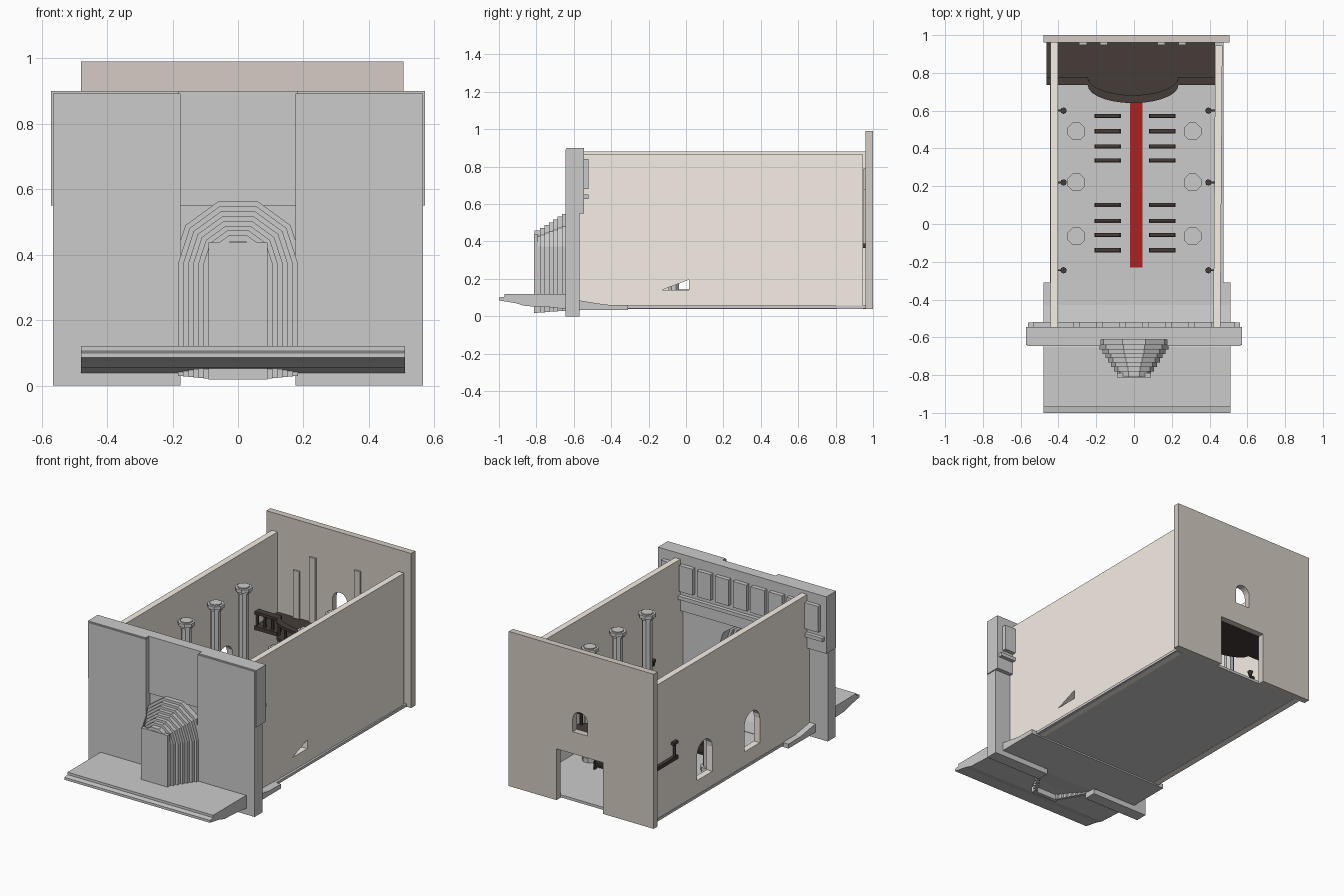
import bpy, bmesh
from math import sin, cos, pi, radians

if "Cube" in bpy.data.objects:
    bpy.data.objects.remove(bpy.data.objects["Cube"])


def material(name, rgb):
    m = bpy.data.materials.new(name)
    m.diffuse_color = (*rgb, 1)
    m.use_nodes = True
    m.node_tree.nodes["Principled BSDF"].inputs["Base Color"].default_value = m.diffuse_color
    return m


CREAM = material("cream_plaster", (0.93, 0.86, 0.78))
TAUPE = material("taupe_plaster", (0.66, 0.60, 0.55))
STONE = material("dark_stone", (0.52, 0.52, 0.52))
WOOD = material("dark_wood", (0.06, 0.045, 0.04))
RED = material("red_cloth", (0.42, 0.015, 0.015))


def extrude(name, pts, axis, a, b, mat=None):
    """Prism: 2D profile in the plane across `axis`, swept from a to b."""
    place = {"x": lambda p, t: (t, p[0], p[1]),
             "y": lambda p, t: (p[0], t, p[1]),
             "z": lambda p, t: (p[0], p[1], t)}[axis]
    bm = bmesh.new()
    lo = [bm.verts.new(place(p, a)) for p in pts]
    hi = [bm.verts.new(place(p, b)) for p in pts]
    bm.faces.new(lo)
    bm.faces.new(hi)
    for i in range(len(pts)):
        j = (i + 1) % len(pts)
        bm.faces.new((lo[i], lo[j], hi[j], hi[i]))
    bmesh.ops.recalc_face_normals(bm, faces=bm.faces)
    me = bpy.data.meshes.new(name)
    bm.to_mesh(me)
    bm.free()
    ob = bpy.data.objects.new(name, me)
    bpy.context.collection.objects.link(ob)
    if mat:
        me.materials.append(mat)
    return ob


def box(name, x0, x1, y0, y1, z0, z1, mat=None):
    return extrude(name, [(x0, y0), (x1, y0), (x1, y1), (x0, y1)], "z", z0, z1, mat)


def ngon(cx, cy, r, n):
    return [(cx + r * cos(2 * pi * (i + .5) / n), cy + r * sin(2 * pi * (i + .5) / n)) for i in range(n)]


def arch(cx, r, base, spring, n):
    """Arch outline from right foot, over the top, to left foot."""
    arc = [(cx + r * cos(pi * i / n), spring + r * sin(pi * i / n)) for i in range(n + 1)]
    return [(cx + r, base)] + arc + [(cx - r, base)]


def cut(ob, cutter):
    mod = ob.modifiers.new("opening", "BOOLEAN")
    mod.operation, mod.solver, mod.object = "DIFFERENCE", "EXACT", cutter
    bpy.context.view_layer.objects.active = ob
    bpy.ops.object.modifier_apply(modifier=mod.name)
    bpy.data.objects.remove(cutter, do_unlink=True)


# Floor, carpet and the stepped entrance slab
box("floor", -.445, .475, -.32, .96, .042, .058)
box("carpet", -.02, .045, -.23, .68, .058, .064, RED)
extrude("entrance_slab", [(-1, .085), (-1, .1), (-.97, .105), (-.97, .12), (-.65, .12), (-.57, .085),
                          (-.43, .062), (-.31, .06), (-.31, .033), (-.6, .033), (-.72, .048),
                          (-.86, .055), (-.91, .07), (-.97, .08)], "x", -.48, .51, STONE)

# Side walls with their openings
left = box("left_wall", -.442, -.403, -.57, .96, .04, .88, CREAM)
for y in (.45, -.01):
    cut(left, extrude("window_cutter", arch(y, .075, .145, .295, 8), "x", -.6, -.3))
right = extrude("right_wall", [(.42, -.57), (.457, -.57), (.468, .945), (.43, .945)], "z", .04, .866, CREAM)
cut(right, extrude("vent_cutter", [(-.13, .14), (.015, .14), (.015, .195)], "x", .3, .6))

# Back wall with doorway, round-headed window and pilasters
back = box("back_wall", -.48, .505, .96, 1, .04, .99, TAUPE)
cut(back, box("door_cutter", -.135, .18, .9, 1.1, 0, .355))
cut(back, extrude("window_cutter", arch(.02, .05, .49, .57, 8), "y", .9, 1.1))
for x, top in ((-.27, .68), (-.16, .79), (.145, .79), (.255, .68)):
    box("back_pilaster", x - .02, x + .02, .948, .962, .385, top, TAUPE)

# Facade: two tall piers and the upper band
for s in (-1, 1):
    x0, x1 = sorted((s * .175, s * .565))
    box("facade_pier", x0, x1, -.645, -.57, 0, .893)
    x0, x1 = sorted((s * .18, s * .572))
    box("facade_upper_side", x0, x1, -.64, -.545, .55, .9)
box("facade_upper_band", -.18, .18, -.612, -.545, .55, .9)
box("inner_cornice", -.56, .56, -.548, -.522, .628, .65)
for i in range(9):
    x = (i - 4) * .122
    box("inner_panel", x - .046, x + .046, -.548, -.52, .68, .84)

# Stepped portal: nested five-sided arches advancing towards the front
RINGS = 8
fronts = [-.81, -.78, -.757, -.733, -.71, -.687, -.664, -.64, -.57]
for i in range(RINGS):
    r = .09 + i * .0155
    base = .02 + i * .0015
    outer = arch(0, r, base, .373, 5)
    inner = arch(0, r - .019, base, .373, 5)
    extrude(f"portal_arch_{i + 1}", outer + inner[::-1], "y", fronts[i], fronts[i + 1] + .002)
box("portal_door", -.09, .09, -.812, -.79, .018, .437)
hole = arch(0, .19, .03, .373, 5)
extrude("portal_spandrel", [(.2, .03), (.2, .555), (-.2, .555), (-.2, .03)] + hole[::-1], "y", -.605, -.571)

# Columns, octagonal with stepped caps and bases
for x in (-.305, .31):
    for y in (.49, .22, -.065):
        for part, r, z0, z1 in (("base", .045, .058, .085), ("shaft", .03, .085, .72),
                                ("neck", .038, .715, .73), ("capital", .05, .73, .75),
                                ("abacus", .036, .75, .757)):
            extrude(f"column_{part}", ngon(x, y, r, 8), "z", z0, z1)

# Pews in two blocks either side of the aisle
for y in (.57, .49, .41, .335, .1, .015, -.06, -.14):
    for x in (-.14, .15):
        box("pew_back", x - .07, x + .07, y - .01, y - .003, .07, .13, WOOD)
        box("pew_seat", x - .07, x + .07, y - .01, y + .012, .085, .092, WOOD)
        for e in (-.07, .064):
            box("pew_end", x + e, x + e + .006, y - .01, y + .012, .058, .11, WOOD)

# Gallery with a bowed front, balusters and rail
bow = [(.24 * cos(a) - .005, .735 - .095 * sin(a)) for a in (pi - pi * i / 14 for i in range(15))]
front = [(-.462, .735)] + bow + [(.43, .735)]
extrude("gallery_floor", front + [(.43, .96), (-.462, .96)], "z", .365, .388, WOOD)
extrude("gallery_rail", front + [(x, y + .042) for x, y in front[::-1]], "z", .46, .477, WOOD)
posts = [(-.452 + .053 * i, .756) for i in range(4)] + [(x, y + .021) for x, y in bow[::2]]
posts += [(.28 + .048 * i, .756) for i in range(4)]
for x, y in posts:
    extrude("gallery_baluster", ngon(x, y, .009, 6), "z", .386, .462, WOOD)

# Wall lamps: bracket and cone-shaped bowl
for s, wall in ((1, -.403), (-1, .424)):
    for y in (.6, .22, -.245):
        cx = wall + s * .03
        x0, x1 = sorted((wall - s * .005, cx))
        box("lamp_bracket", x0, x1, y - .005, y + .005, .33, .342, WOOD)
        bpy.ops.mesh.primitive_cone_add(vertices=8, radius1=.006, radius2=.017, depth=.04,
                                        location=(cx, y, .35))
        bowl = bpy.context.object
        bowl.name = "lamp_bowl"
        bowl.data.materials.append(WOOD)
